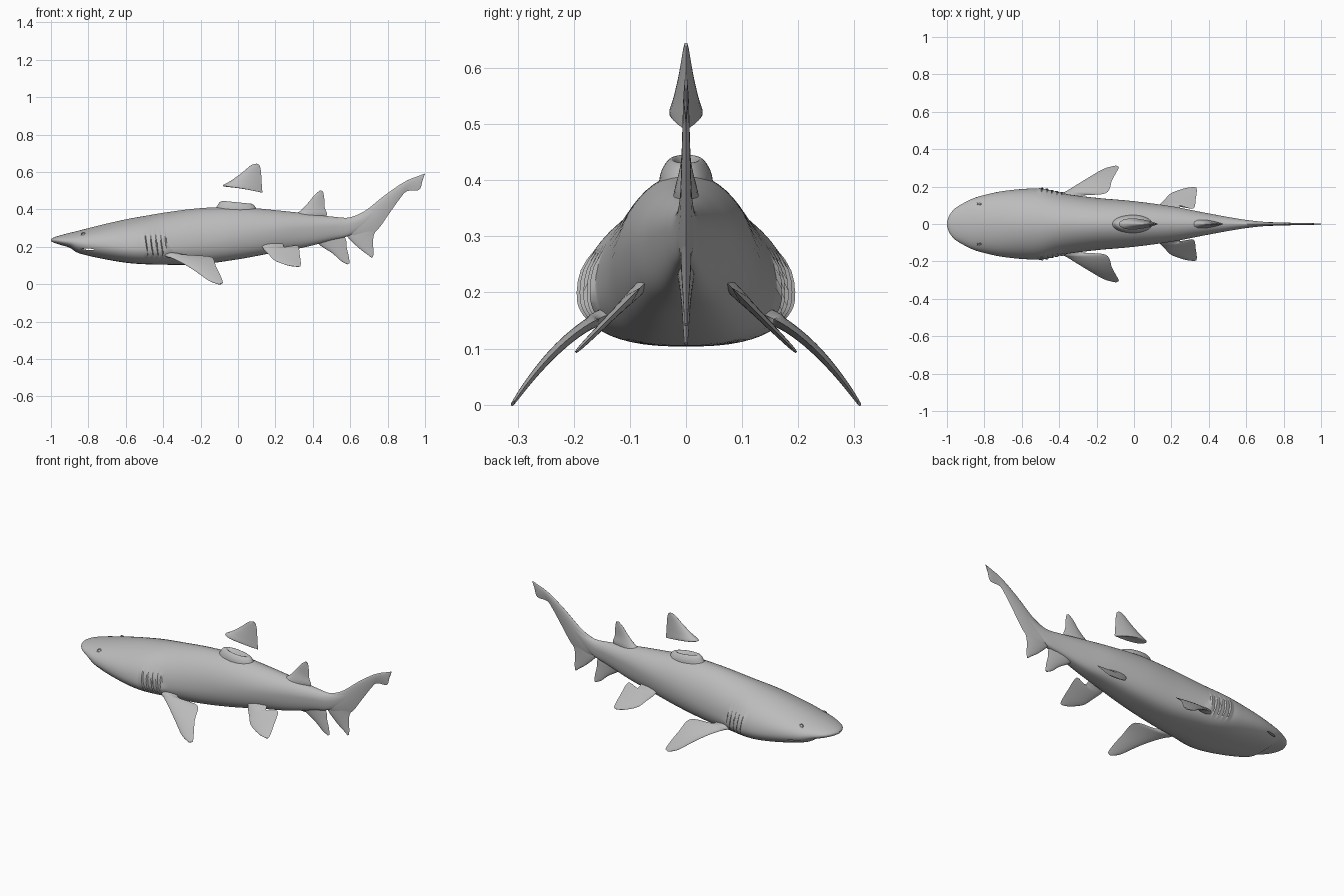
import bpy, bmesh, math
from mathutils import Vector, Matrix

cube = bpy.data.objects.get("Cube")
if cube:
    bpy.data.objects.remove(cube)

skin = bpy.data.materials.new("grey skin")
skin.use_nodes = True
skin.diffuse_color = (0.5, 0.5, 0.5, 1)
skin.node_tree.nodes["Principled BSDF"].inputs["Base Color"].default_value = skin.diffuse_color


def smooth(obj, angle=40):
    bpy.ops.object.select_all(action='DESELECT')
    obj.select_set(True)
    bpy.context.view_layer.objects.active = obj
    bpy.ops.object.shade_smooth_by_angle(angle=math.radians(angle))


def finish(name, bm):
    """Turn a bmesh into a smooth grey object."""
    bmesh.ops.recalc_face_normals(bm, faces=bm.faces)
    mesh = bpy.data.meshes.new(name)
    bm.to_mesh(mesh)
    bm.free()
    mesh.materials.append(skin)
    obj = bpy.data.objects.new(name, mesh)
    bpy.context.collection.objects.link(obj)
    smooth(obj)
    return obj


def loft(name, rings):
    """Skin a list of closed rings and cap both ends."""
    bm = bmesh.new()
    loops = [[bm.verts.new(p) for p in ring] for ring in rings]
    count = len(loops[0])
    for a, b in zip(loops, loops[1:]):
        for i in range(count):
            j = (i + 1) % count
            bm.faces.new((a[i], a[j], b[j], b[i]))
    bm.faces.new(loops[0])
    bm.faces.new(loops[-1])
    return finish(name, bm)


def spline(rows, steps):
    """Smooth interpolation through rows of values; steps(row, next) gives the density."""
    result = []
    for i in range(len(rows) - 1):
        quad = [rows[max(i - 1, 0)], rows[i], rows[i + 1], rows[min(i + 2, len(rows) - 1)]]
        n = steps(rows[i], rows[i + 1])
        for k in range(n):
            t = k / n
            result.append([b + t * ((c - a) / 2 + t * (a - 2.5 * b + 2 * c - d / 2
                           + t * (1.5 * (b - c) + (d - a) / 2)))
                           for a, b, c, d in zip(*quad)])
    return result + [list(rows[-1])]


def fin(name, rows, place, chord=14):
    """Loft airfoil sections; a row is lead point, trail point and half thickness."""
    us = [(1 - math.cos(math.pi * k / chord)) / 2 for k in range(chord + 1)]
    rings = []
    for la, lb, ta, tb, thick in spline(rows, lambda a, b: 7):
        ring = []
        for side, part in ((1, us), (-1, us[-2:0:-1])):
            for u in part:
                half = side * thick * 2.6 * math.sqrt(u) * (1 - u)
                ring.append(place(la + (ta - la) * u, lb + (tb - lb) * u, half))
        rings.append(ring)
    return loft(name, rings)


def upright(a, b, t):
    return Vector((a, t, b))


# Body: x, top, bottom, height of the widest point, half width
stations = [
    (-1, .24, .23, .235, .012), (-.985, .25, .222, .235, .05), (-.955, .26, .212, .232, .085),
    (-.9, .275, .195, .226, .118), (-.865, .283, .172, .222, .135), (-.82, .295, .157, .215, .15),
    (-.72, .32, .135, .207, .173), (-.6, .347, .115, .195, .187), (-.5, .365, .107, .192, .188),
    (-.38, .385, .104, .195, .163), (-.2, .407, .107, .22, .14), (0, .413, .133, .255, .122),
    (.2, .396, .17, .285, .095), (.35, .38, .196, .3, .066), (.5, .362, .235, .31, .038),
    (.6, .357, .262, .315, .022), (.69, .39, .32, .355, .012), (.8, .475, .42, .45, .006),
]


def section(row, sides=56):
    x, top, bottom, mid, width = row
    ring = []
    for k in range(sides):
        angle = math.tau * (k + .5) / sides
        c, s = math.cos(angle), math.sin(angle)
        power = 1.08 if s > 0 else .62
        z = mid + s * (top - mid if s > 0 else mid - bottom)
        y = math.copysign(abs(c) ** power * width, c)
        # Gill flaps: saw-toothed steps on the flank
        phase = (x + .515 + .15 * (z - .2)) / .027
        if 0 < phase < 5:
            fade = max(0, 1 - ((z - .205) / .065) ** 4)
            y += math.copysign(.009 * fade * (phase % 1), c)
        ring.append((x, y, z))
    return ring


def density(a, b):
    return 44 if -.61 < a[0] < -.4 else 8


body = loft("body", [section(r) for r in spline(stations, density)])

# Mouth slot
bm = bmesh.new()
bmesh.ops.create_uvsphere(bm, u_segments=48, v_segments=20, radius=1)
bmesh.ops.transform(bm, verts=bm.verts, matrix=Matrix.Translation((-.79, 0, .187))
                    @ Matrix.Rotation(math.radians(4), 4, 'Y') @ Matrix.Diagonal((.09, .16, .01, 1)))
cutter = finish("mouth_cutter", bm)
cutter.hide_render = True
cut = body.modifiers.new("mouth", 'BOOLEAN')
cut.operation = 'DIFFERENCE'
cut.object = cutter
bpy.context.view_layer.objects.active = body
bpy.ops.object.modifier_apply(modifier=cut.name)
bpy.data.objects.remove(cutter)
smooth(body)

# Teeth: one row hanging from the upper jaw, one standing on the lower
bm = bmesh.new()
for up in (-1, 1):
    for k in range(-10, 11):
        angle = math.radians(6 * k + 3 * (up > 0))
        spot = Vector((-.785 - .072 * math.cos(angle), .118 * math.sin(angle), .19 - .004 * up))
        turn = Matrix.Rotation(0 if up > 0 else math.pi, 4, 'X')
        bmesh.ops.create_cone(bm, cap_ends=True, segments=6, radius1=.004, radius2=0,
                              depth=.013, matrix=Matrix.Translation(spot) @ turn)
finish("teeth", bm)

# Eyes: small ball within a raised lid
for side, word in ((1, "left"), (-1, "right")):
    bm = bmesh.new()
    bmesh.ops.create_uvsphere(bm, u_segments=16, v_segments=10, radius=.009,
                              matrix=Matrix.Translation((-.827, side * .106, .264)))
    finish(word + "_eye", bm)
    bpy.ops.mesh.primitive_torus_add(location=(-.827, side * .109, .266), major_radius=.011,
                                     minor_radius=.0025, major_segments=20, minor_segments=8,
                                     rotation=(side * math.radians(-58), 0, 0))
    lid = bpy.context.object
    lid.name = word + "_eyelid"
    lid.data.materials.append(skin)
    smooth(lid)

# Fin stump on the back: a rim around a shallow hollow, sloping rearward
rim = [(.125, .05, .375), (.105, .046, .41), (.092, .036, .43), (.075, .026, .438),
       (.058, .018, .432), (.035, .009, .418), (.006, .002, .414)]
rings = []
for rx, ry, z in spline(rim, lambda a, b: 4):
    around = [math.tau * k / 40 for k in range(40)]
    rings.append([(-.005 + rx * math.cos(t), ry * math.sin(t), z - .1 * rx * math.cos(t))
                  for t in around])
loft("dorsal_stump", rings)

# Separate dorsal fin floating above the stump
fin("dorsal_fin", [(.05, .51, .128, .489, .008), (-.015, .517, .13, .492, .022),
                   (-.08, .526, .129, .51, .03), (-.035, .555, .127, .535, .022),
                   (.02, .595, .125, .572, .013), (.07, .636, .122, .61, .006),
                   (.1, .645, .115, .637, .003)], upright)

# Second dorsal fin
fin("second_dorsal_fin", [(.27, .36, .46, .35, .026), (.33, .39, .476, .375, .02),
                          (.375, .435, .464, .41, .01), (.41, .478, .461, .46, .006),
                          (.44, .502, .455, .496, .003)], upright)

# Anal fin
fin("anal_fin", [(.4, .24, .56, .27, .018), (.45, .2, .578, .235, .012),
                 (.505, .165, .58, .2, .008), (.55, .125, .592, .15, .005),
                 (.585, .106, .597, .112, .003)], upright)

# Tail: long upper lobe and short lower lobe
fin("tail_upper_lobe", [(.54, .355, .6, .25, .02), (.6, .358, .66, .235, .016),
                        (.68, .393, .74, .285, .011), (.78, .472, .81, .38, .008),
                        (.865, .532, .865, .457, .006), (.92, .562, .903, .497, .005),
                        (.96, .577, .968, .505, .004), (1, .592, .985, .55, .002)], upright)
fin("tail_lower_lobe", [(.56, .285, .76, .32, .01), (.6, .237, .728, .268, .009),
                        (.65, .19, .722, .215, .006), (.69, .16, .725, .175, .004),
                        (.715, .14, .722, .146, .003)], upright)

# Paired fins, mirrored across the body
pectoral = [(-.41, .1, -.29, .1, .016), (-.39, .155, -.285, .15, .015),
            (-.35, .182, -.15, .165, .011), (-.24, .25, -.117, .235, .008),
            (-.16, .295, -.088, .287, .005), (-.1, .311, -.08, .305, .003)]
pelvic = [(.11, .05, .24, .05, .012), (.135, .1, .25, .093, .01), (.165, .132, .317, .083, .008),
          (.2, .165, .331, .14, .006), (.27, .19, .336, .178, .004), (.32, .197, .333, .194, .002)]
for side, word in ((1, "left"), (-1, "right")):
    def droop(x, y, t):
        d = y - .14
        return Vector((x, side * (y + .7 * t), .16 - .388 * d - 3.26 * d * d + .7 * t))

    def slant(x, y, t):
        return Vector((x, side * (y + .7 * t), .29 - y + .7 * t))

    fin(word + "_pectoral_fin", pectoral, droop)
    fin(word + "_pelvic_fin", pelvic, slant)
